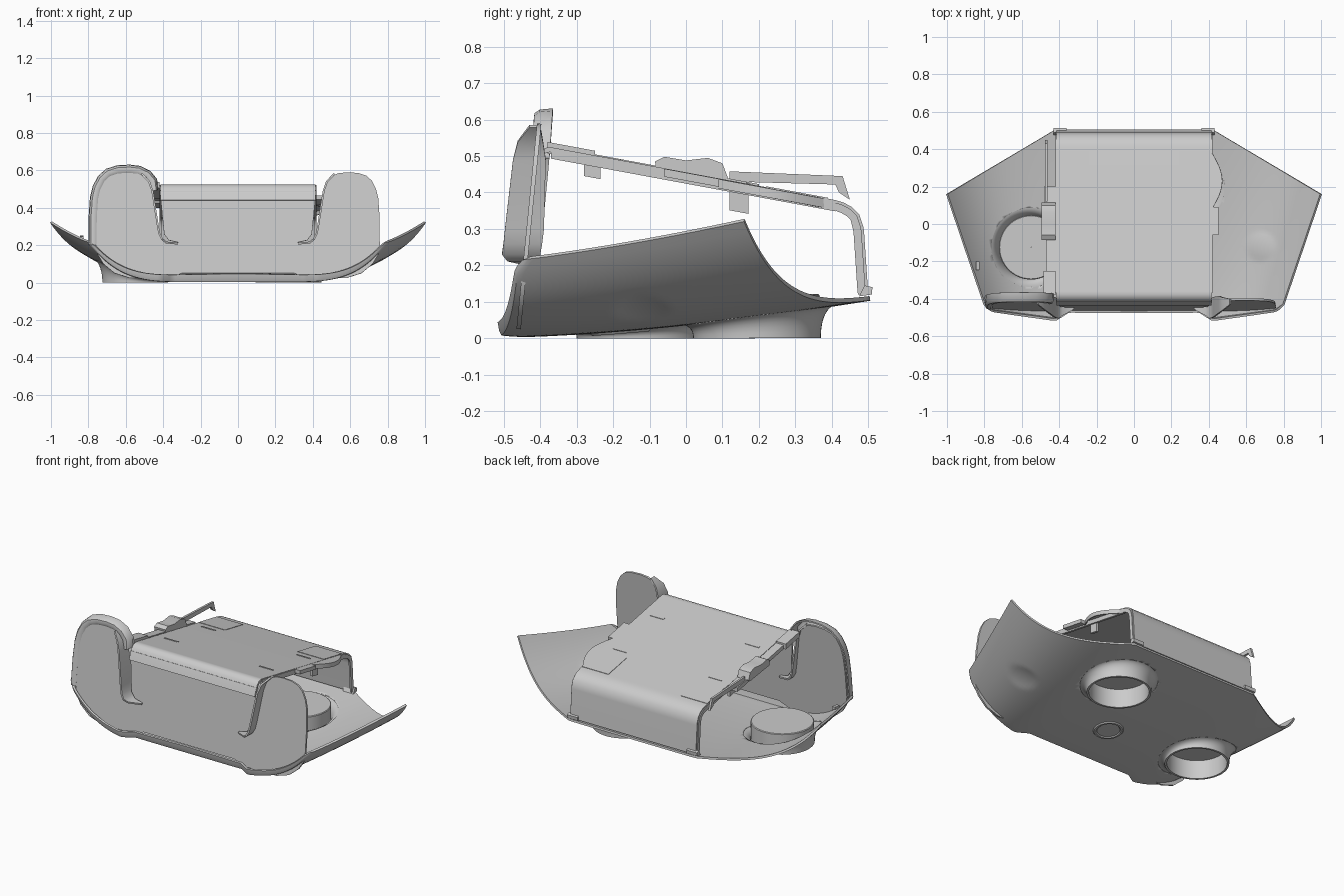
import bpy, bmesh, math
from mathutils import Vector

if "Cube" in bpy.data.objects:
    bpy.data.objects.remove(bpy.data.objects["Cube"])


def make(name, verts, faces, thick=0, angle=35):
    me = bpy.data.meshes.new(name)
    me.from_pydata(verts, [], faces)
    bm = bmesh.new()
    bm.from_mesh(me)
    bmesh.ops.remove_doubles(bm, verts=bm.verts, dist=1e-5)
    bmesh.ops.recalc_face_normals(bm, faces=bm.faces)
    bm.to_mesh(me)
    bm.free()
    ob = bpy.data.objects.new(name, me)
    bpy.context.collection.objects.link(ob)
    bpy.ops.object.select_all(action='DESELECT')
    ob.select_set(True)
    bpy.context.view_layer.objects.active = ob
    if thick:
        m = ob.modifiers.new("thickness", 'SOLIDIFY')
        m.thickness, m.offset = thick, 0
        bpy.ops.object.modifier_apply(modifier=m.name)
    bpy.ops.object.shade_smooth_by_angle(angle=math.radians(angle))
    return ob


def loft(name, rows, closed=False, **kw):
    n = len(rows[0])
    verts = [p for r in rows for p in r]
    faces = [(i*n+j, i*n+(j+1) % n, (i+1)*n+(j+1) % n, (i+1)*n+j)
             for i in range(len(rows)-1) for j in range(n if closed else n-1)]
    return make(name, verts, faces, **kw)


def prism(name, pts, axis, lo, hi):
    """Extrude a (y, z) outline along x, or an (x, y) outline along z."""
    f = (lambda p, h: (h, p[0], p[1])) if axis == 'x' else (lambda p, h: (p[0], p[1], h))
    n = len(pts)
    verts = [f(p, lo) for p in pts] + [f(p, hi) for p in pts]
    faces = [tuple(range(n)), tuple(range(n, 2*n))]
    faces += [(i, (i+1) % n, n+(i+1) % n, n+i) for i in range(n)]
    return make(name, verts, faces)


def interp(x, table):
    for (a, fa), (b, fb) in zip(table, table[1:]):
        if x <= b:
            return fa+(fb-fa)*(x-a)/(b-a)
    return table[-1][1]


# Lower shell: a flat floor that sweeps up at both sides
def shell_z(x, y):
    w = 0.8+(y+0.4)*0.357
    t = max(0, (abs(x)-0.2)/(w-0.2))
    z = 0.008+0.1*max(0, y+0.5)**1.6+(0.2+0.115*(y+0.4))*t**4
    r = math.hypot(x-0.68, y+0.12)/0.08
    return z+(0.01*(1-r*r) if r < 1 else 0)


FRONT = [(0, -.46), (.35, -.46), (.42, -.505), (.76, -.46), (.8, -.43)]
BACK = [(0, .505), (.42, .505), (1, .16)]
NX, NY = 100, 48
rows = []
for j in range(-2, NY+1):
    row = []
    for i in range(NX+1):
        a = 2*i/NX-1
        v = max(j, 0)/NY
        yf, yb = interp(abs(a)*.8, FRONT), interp(abs(a), BACK)
        x, y = a*(.8+.2*v), yf+(yb-yf)*v
        z = shell_z(x, y)
        if j < 0:
            k = (1-abs(a))**.3
            y -= .005*-j*k
            z += (.012, .04)[-j-1]*k
        row.append((x, y, z))
    rows.append(row)
shell = loft("lower_shell", rows, thick=.012)

# Round wells through the floor: flared skirt below, closed cup above
SEG = 64
R_OUT = .215


def ring(cx, cy, r, zf):
    return [(cx+r*math.cos(2*math.pi*k/SEG), cy+r*math.sin(2*math.pi*k/SEG),
             zf(cx+r*math.cos(2*math.pi*k/SEG), cy+r*math.sin(2*math.pi*k/SEG)))
            for k in range(SEG)]


for tag, cx, cy in (("left", -.55, -.125), ("right", .27, .195)):
    circle = [(p[0], p[1]) for p in ring(cx, cy, R_OUT-.003, lambda x, y: 0)]
    cutter = prism("well_cutter_"+tag, circle, 'z', -.2, .6)
    cutter.hide_render = True
    cutter.hide_set(True)
    cut = shell.modifiers.new("well_"+tag, 'BOOLEAN')
    cut.operation, cut.object, cut.solver = 'DIFFERENCE', cutter, 'EXACT'
    skirt = []
    for s in range(9):
        t = s/8
        skirt.append(ring(cx, cy, R_OUT-(R_OUT-.172)*math.sin(t*math.pi/2),
                          lambda x, y, t=t: shell_z(x, y)*(1-t**2)))
    loft("well_skirt_"+tag, skirt, closed=True, thick=.006)
    cup = [ring(cx, cy, r, lambda x, y, z=z: z) for r, z in
           ((.172, 0), (.172, .118), (.168, .122), (.001, .122),
            (.001, .112), (.163, .112), (.163, 0), (.172, 0))]
    loft("well_cup_"+tag, cup, closed=True)


# Front wall: one leaning plane with a tall rounded ear at each side
def wall_y(z):
    return -.462+.1*z


EAR = [(.758, .2), (.757, .35), (.75, .45), (.738, .5), (.715, .545), (.685, .572),
       (.64, .586), (.58, .589), (.535, .584), (.495, .565), (.47, .535), (.458, .49)]
half = [(.3, .05), (.36, .025), (.58, .025), (.66, .05), (.72, .1), (.75, .15)] + EAR + \
       [(.428, .3), (.414, .25), (.39, .22), (.32, .205), (.32, .215), (.37, .226),
        (.395, .26), (.418, .49)]
outline = half+[(-x, z) for x, z in reversed(half)]
make("front_wall", [(x, wall_y(z), z) for x, z in outline], [tuple(range(len(outline)))],
     thick=.012)

# Broad rim that wraps around the left ear
rim = []
for i, (x, z) in enumerate(EAR):
    a, b = EAR[max(0, i-1)], EAR[min(len(EAR)-1, i+1)]
    d = Vector((b[0]-a[0], b[1]-a[1])).normalized()
    nx, nz = (-.7, .1) if i == len(EAR)-1 else (d.y, -d.x)
    rim.append([(-(x+nx*o*.038), wall_y(z)-.012+k*.05, z+nz*o*.038)
                for o, k in ((0, .15), (.3, .02), (.7, .05), (.92, .3), (1, 1))])
loft("left_ear_rim", rim, thick=.008, angle=45)

# Proud curled flanges that line the slits beside the ears
slit = [(.515, .582), (.475, .54), (.458, .49), (.428, .3), (.42, .26), (.405, .232),
        (.385, .215), (.32, .208)]
for tag, s in (("left", -1), ("right", 1)):
    strip = []
    for k, (x, z) in enumerate(slit):
        y0 = interp(k, [(0, -.43), (1, -.462), (2, -.475), (3, -.497), (5, -.505), (6, -.49),
                        (7, -.455)])
        y1 = interp(k, [(0, -.4), (2, -.385), (5, -.4), (7, -.42)])
        strip.append([(s*x, y0, z), (s*x, y1, z)])
    loft("slit_flange_"+tag, strip, thick=.01)

# Sloping lid that rolls over at the rear into the back wall
lid = [(-.43, .44), (-.415, .48), (-.405, .5), (-.392, .513), (-.375, .518), (-.36, .515),
       (.395, .375), (.41, .372), (.43, .366), (.452, .354), (.47, .335), (.48, .305),
       (.482, .29), (.492, .14), (.494, .12)]
loft("lid", [[(-.415, y, z), (.415, y, z)] for y, z in lid], thick=.014)


def lid_z(y):
    return .515-(y+.36)*.1854


def bar(name, x0, x1, y0, y1, lo, hi):
    return prism(name, [(y0, lid_z(y0)+lo), (y1, lid_z(y1)+lo),
                        (y1, lid_z(y1)+hi), (y0, lid_z(y0)+hi)], 'x', x0, x1)


# Lid edges, slots, corner pads and hanging clips on both sides
for tag, s in (("left", -1), ("right", 1)):
    def b(name, x0, x1, *r):
        bar(name+"_"+tag, min(s*x0, s*x1), max(s*x0, s*x1), *r)
    b("lid_edge", .405, .419, -.37, .41, -.024, .004)
    b("lid_slot_rear", .27, .36, .165, .177, 0, .0095)
    b("lid_slot_front", .27, .36, -.185, -.173, 0, .0095)
    b("corner_pad", .24, .414, .22, .39, 0, .0095)
    b("clip_front", .395, .41, -.28, -.235, -.055, 0)
    b("clip_rear", .395, .41, .12, .172, -.075, 0)
    prism("rear_foot_"+tag, [(.475, .115), (.51, .12), (.512, .14), (.49, .145)],
          'x', min(s*.36, s*.43), max(s*.36, s*.43))
    loft("back_edge_"+tag, [[(s*.415, y, z), (s*.415, y-dy, z-dz)] for (y, z), dy, dz in
                            zip(lid[7:], (0, .004, .012, .018, .022, .022, .022, .022),
                                (.022, .022, .018, .01, .004, 0, 0, 0))], thick=.01)

# Side lugs of the lid: a long wavy strip on the left, short ones on the right
bar("left_strip_front", -.485, -.42, -.38, -.25, -.012, .02)
bar("left_strip", -.47, -.42, -.25, -.08, -.014, .01)
bar("left_strip_rear", -.48, -.42, .06, .2, -.012, .012)
prism("left_round_lug", [(-.08, .455), (-.085, .485), (-.06, .498), (0, .488),
                         (.06, .495), (.1, .48), (.115, .44), (.1, .43)], 'x', -.495, -.42)
bar("right_lug", .41, .452, -.06, .09, -.016, .006)
prism("left_horn", [(.12, .43), (.12, .458), (.43, .445), (.45, .38), (.42, .4), (.41, .422)],
      'x', -.475, -.462)
arc = [(.415+.055*math.sin(math.pi*k/12), .08+.3*k/12) for k in range(13)]
loft("right_arc_lug", [[(x, y, lid_z(y)-.02), (x, y, lid_z(y)+.003), (.41, y, lid_z(y)+.003)]
                       for x, y in arc], thick=.006)

# Small stop on the left side wall and plain round boss under the floor
prism("side_stop", [(-.245, .235), (-.2, .235), (-.2, .252), (-.245, .247)], 'x', -.845, -.825)
boss = [ring(.03, -.18, r, lambda x, y, h=h: shell_z(x, y)-h)
        for r, h in ((.085, .004), (.078, .012), (.068, .012), (.062, .007), (.001, .007))]
loft("floor_boss", boss, closed=True)
